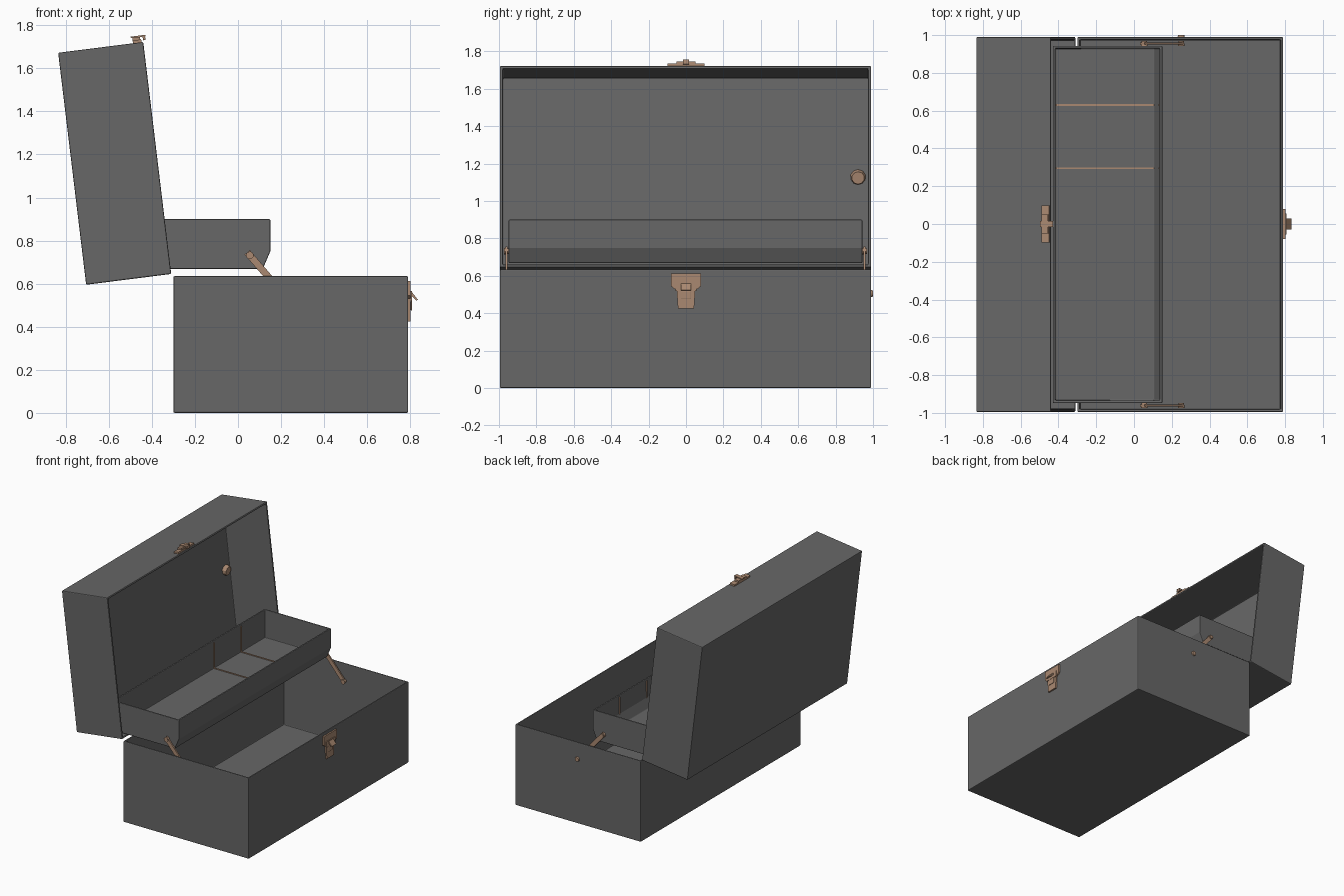
import bpy, bmesh, math
from mathutils import Vector, Matrix

if "Cube" in bpy.data.objects:
    bpy.data.objects.remove(bpy.data.objects["Cube"])


def material(name, rgb):
    m = bpy.data.materials.new(name)
    m.diffuse_color = (*rgb, 1)
    m.use_nodes = True
    m.node_tree.nodes["Principled BSDF"].inputs["Base Color"].default_value = m.diffuse_color
    return m


GREY = material("dark grey metal", (0.135, 0.135, 0.135))
BRASS = material("dull brass", (0.40, 0.25, 0.165))


def finish(name, bm, mat):
    bmesh.ops.recalc_face_normals(bm, faces=bm.faces)
    me = bpy.data.meshes.new(name)
    bm.to_mesh(me)
    bm.free()
    me.materials.append(mat)
    ob = bpy.data.objects.new(name, me)
    bpy.context.collection.objects.link(ob)
    return ob


def bevel(ob, width, segments=2):
    b = ob.modifiers.new("bevel", 'BEVEL')
    b.width, b.segments, b.limit_method = width, segments, 'ANGLE'


def prism(name, pts, y0, y1, mat, open_side=None, wall=0.0, edge=0.0):
    """XZ profile extruded along y; optionally one side left open and walls thickened."""
    bm = bmesh.new()
    a = [bm.verts.new((x, y0, z)) for x, z in pts]
    b = [bm.verts.new((x, y1, z)) for x, z in pts]
    bm.faces.new(a)
    bm.faces.new(b[::-1])
    n = len(pts)
    sides = [bm.faces.new((a[i], b[i], b[(i + 1) % n], a[(i + 1) % n])) for i in range(n)]
    bmesh.ops.recalc_face_normals(bm, faces=bm.faces)
    if open_side is not None:
        bm.faces.remove(sides[open_side])
    me = bpy.data.meshes.new(name)
    bm.to_mesh(me)
    bm.free()
    me.materials.append(mat)
    ob = bpy.data.objects.new(name, me)
    bpy.context.collection.objects.link(ob)
    if wall:
        s = ob.modifiers.new("wall", 'SOLIDIFY')
        s.thickness, s.offset, s.use_even_offset = wall, -1, True
    if edge:
        bevel(ob, edge)
    return ob


def disc(name, pos, axis, radius, depth, mat, sides=12):
    bm = bmesh.new()
    rot = Vector(axis).to_track_quat('Z', 'Y').to_matrix().to_4x4()
    bmesh.ops.create_cone(bm, cap_ends=True, segments=sides, radius1=radius,
                          radius2=radius * 0.8, depth=depth,
                          matrix=Matrix.Translation(pos) @ rot)
    return finish(name, bm, mat)


def plate(name, pts, x0, x1, mat):
    """YZ outline given thickness along x."""
    bm = bmesh.new()
    f = bm.faces.new([bm.verts.new((x0, y, z)) for y, z in pts])
    new = bmesh.ops.extrude_face_region(bm, geom=[f])["geom"]
    bmesh.ops.translate(bm, vec=(x1 - x0, 0, 0),
                        verts=[v for v in new if isinstance(v, bmesh.types.BMVert)])
    if f.is_valid is False or len(bm.faces) < len(pts) + 2:
        bm.faces.new([v for v in f.verts])
    return finish(name, bm, mat)


# Box body, open at the top
prism("box_body", [(-0.30, 0.0), (0.79, 0.0), (0.79, 0.635), (-0.30, 0.635)],
      -0.995, 0.99, GREY, open_side=2, wall=0.014, edge=0.006)

# Lid, swung back, open toward the front of the box
prism("lid", [(-0.705, 0.595), (-0.31, 0.645), (-0.44, 1.722), (-0.835, 1.672)],
      -0.995, 0.99, GREY, open_side=1, wall=0.016, edge=0.006)

# Lift-out tray with sloped lower front edge
prism("tray", [(-0.43, 0.668), (0.115, 0.668), (0.15, 0.75), (0.15, 0.90), (-0.43, 0.90)],
      -0.948, 0.943, GREY, open_side=3, wall=0.014, edge=0.005)

# Divider tracks inside the tray: floor, back and front strips
for i, y in enumerate((0.295, 0.63)):
    h = 0.004
    for part, pts in (
            ("floor", [(-0.416, 0.680), (0.106, 0.680), (0.106, 0.688), (-0.416, 0.688)]),
            ("back", [(-0.418, 0.682), (-0.410, 0.682), (-0.410, 0.885), (-0.418, 0.885)]),
            ("front", [(0.130, 0.752), (0.138, 0.752), (0.138, 0.885), (0.130, 0.885)])):
        prism(f"divider_track_{part}_{i}", pts, y - h, y + h, BRASS)

# Swing arms joining tray and box, with pivots
top, low = Vector((0.043, 0.745)), Vector((0.25, 0.505))
d = (low - top).normalized()
n = Vector((-d.y, d.x)) * 0.016
for side, y0, y1 in (("left", -0.966, -0.955), ("right", 0.950, 0.961)):
    prism(f"arm_{side}", [top + n, top - n, low - n, low + n], y0, y1, BRASS)
    for j, p in enumerate((top + d * 0.018, low)):
        disc(f"arm_pivot_{side}_{j}", (p.x, (y0 + y1) / 2, p.y), (0, 1, 0), 0.018, 0.026, BRASS)
disc("outside_rivet", (0.25, 0.993, 0.505), (0, 1, 0), 0.02, 0.014, BRASS)

# Round stud on the inside back of the lid
disc("lid_stud", (-0.742, 0.92, 1.125), (1, 0, -0.12), 0.042, 0.03, BRASS, 10)

# Front latch: shaped plate, raised block and tilted tongue
plate("latch_plate", [(-0.08, 0.612), (0.08, 0.612), (0.08, 0.545), (0.062, 0.53), (0.05, 0.53),
                      (0.043, 0.425), (-0.043, 0.425), (-0.05, 0.53), (-0.062, 0.53),
                      (-0.08, 0.545)], 0.788, 0.802, BRASS)
prism("latch_block", [(0.80, 0.52), (0.808, 0.52), (0.808, 0.565), (0.80, 0.565)],
      -0.055, 0.055, BRASS)
prism("latch_tongue", [(0.80, 0.565), (0.81, 0.558), (0.835, 0.525), (0.829, 0.521), (0.80, 0.55)],
      -0.028, 0.028, BRASS)
prism("latch_loop", [(0.802, 0.475), (0.808, 0.475), (0.808, 0.52), (0.802, 0.52)],
      -0.028, 0.028, BRASS, edge=0.003)

# Catch on the lid edge, following the lid tilt
u = Vector((0.395, 0.05)).normalized()
w = Vector((-u.y, u.x))
o = Vector((-0.44, 1.722))


def catch(name, a0, a1, h0, h1, half):
    prism(name, [o + u * a + w * h for a, h in ((a0, h0), (a1, h0), (a1, h1), (a0, h1))],
          -half, half, BRASS)


catch("catch_plate", -0.048, -0.008, -0.002, 0.013, 0.098)
catch("catch_block", -0.048, -0.012, 0.012, 0.026, 0.05)
catch("catch_hook", -0.055, 0.014, 0.025, 0.032, 0.016)
catch("catch_lip", 0.0, 0.012, 0.008, 0.027, 0.016)
